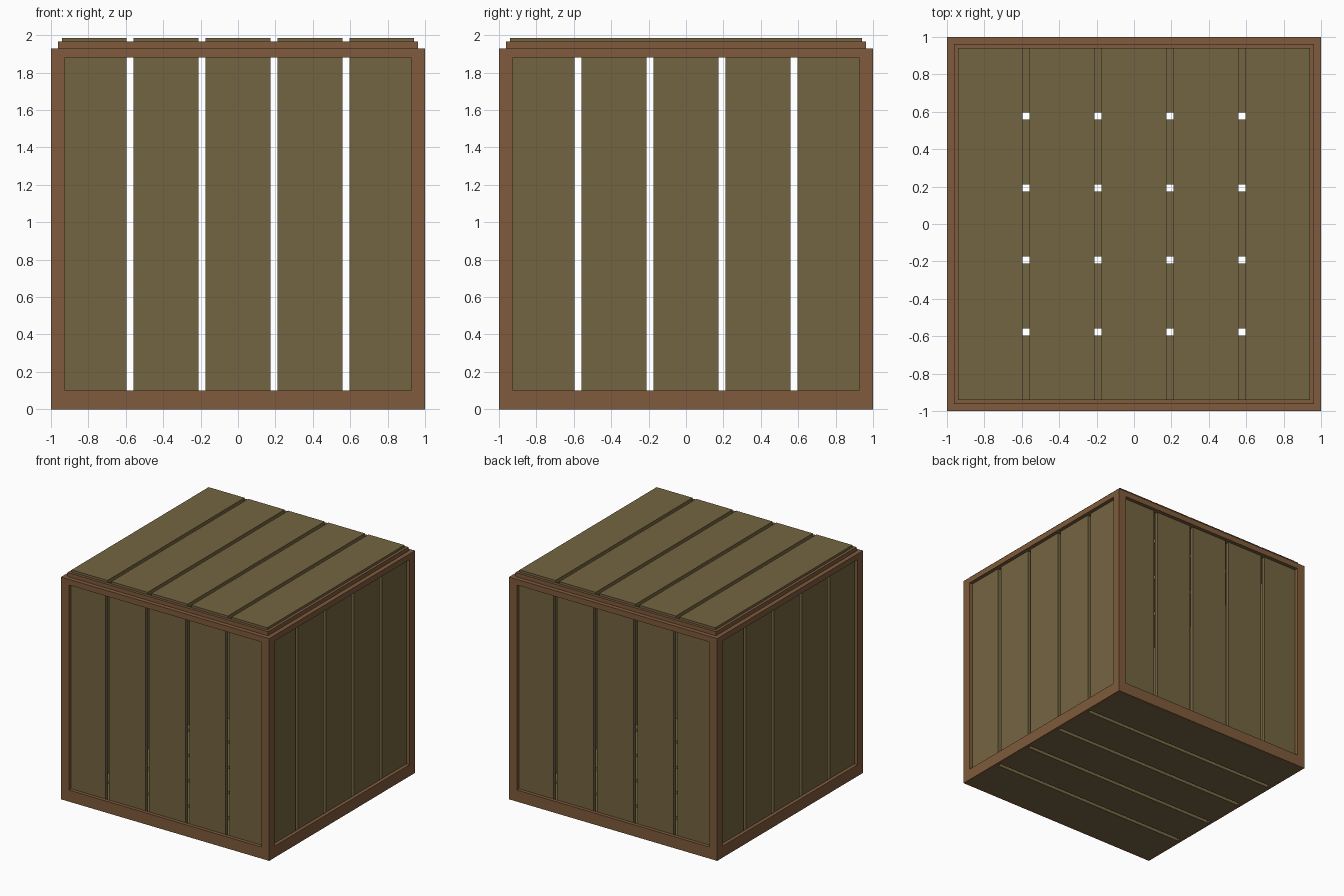
import bpy, bmesh
from mathutils import Matrix, Vector
from math import pi

if "Cube" in bpy.data.objects:
    bpy.data.objects.remove(bpy.data.objects["Cube"])


def material(name, color):
    m = bpy.data.materials.new(name)
    m.diffuse_color = (*color, 1)
    m.use_nodes = True
    m.node_tree.nodes["Principled BSDF"].inputs["Base Color"].default_value = m.diffuse_color
    return m


FRAME = material("frame_wood", (0.21, 0.105, 0.045))
PLANK = material("plank_wood", (0.175, 0.13, 0.054))


def boxes(name, spans, mat, turn=0):
    """One object made of boxes, each given as (x0, x1, y0, y1, z0, z1)."""
    bm = bmesh.new()
    for x0, x1, y0, y1, z0, z1 in spans:
        mid = Vector((x0 + x1, y0 + y1, z0 + z1)) / 2
        size = (x1 - x0, y1 - y0, z1 - z0, 1)
        bmesh.ops.create_cube(bm, size=1, matrix=Matrix.Translation(mid) @ Matrix.Diagonal(size))
    bm.transform(Matrix.Rotation(turn, 4, 'Z'))
    me = bpy.data.meshes.new(name)
    bm.to_mesh(me)
    bm.free()
    me.materials.append(mat)
    ob = bpy.data.objects.new(name, me)
    bpy.context.collection.objects.link(ob)
    return ob


def plank_edges(end):
    """Five planks across with narrow gaps, reaching out to +-end."""
    e = [(i * 0.385 - 0.175, i * 0.385 + 0.175) for i in range(-2, 3)]
    e[0], e[-1] = (-end, e[0][1]), (e[-1][0], end)
    return e


# Four walls: recessed planks behind a frame of flat boards
for i, side in enumerate(("front", "right", "back", "left")):
    turn = i * pi / 2
    boxes(side + "_planks",
          [(a, b, -0.968, -0.935, 0.03, 1.92) for a, b in plank_edges(0.955)], PLANK, turn)
    boxes(side + "_frame", [
        (-1, 0.97, -1, -0.97, 0, 0.1),
        (-1, 0.97, -1, -0.935, 1.88, 1.93),
        (-1, -0.925, -1, -0.97, 0.1, 1.88),
        (0.925, 0.97, -1, -0.97, 0.1, 1.88)], FRAME, turn)
    # Raised rim of the lid
    boxes(side + "_lid_rim", [(-0.963, 0.935, -0.963, -0.935, 1.93, 1.965)], FRAME, turn)

# Lid planks run front to back
boxes("lid_planks", [(a, b, -0.94, 0.94, 1.95, 1.985) for a, b in plank_edges(0.94)], PLANK)

# Floor planks run side to side
boxes("floor_planks", [(-0.97, 0.97, a, b, 0, 0.03) for a, b in plank_edges(0.97)], PLANK)
